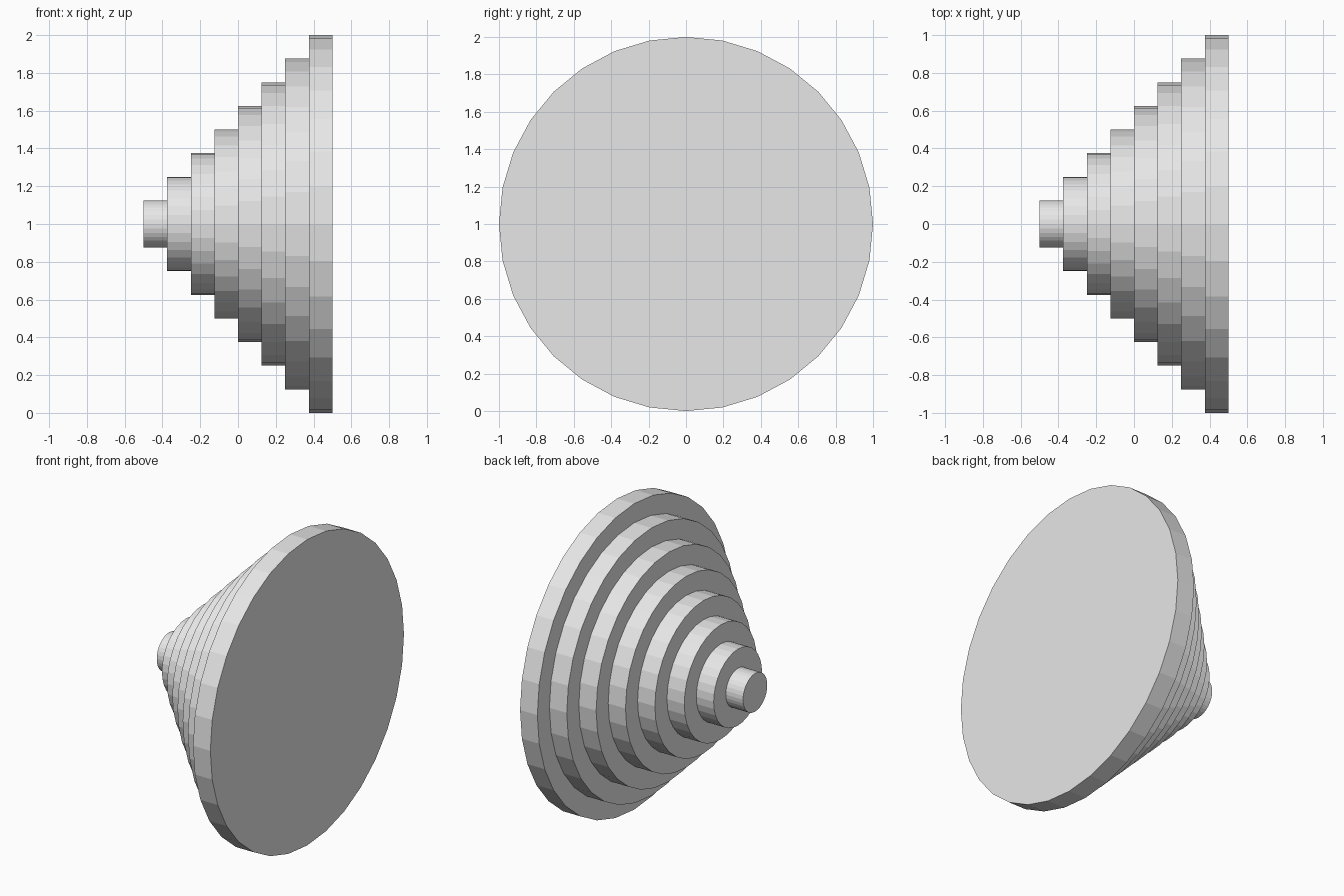
import bpy
import bmesh
import math
from mathutils import Matrix, Vector

cube = bpy.data.objects.get("Cube")
if cube:
    bpy.data.objects.remove(cube, do_unlink=True)

STEPS = 8
SIDES = 32
STEP = 1 / STEPS      # thickness and radius gain of each disc
AXIS_Z = 1.0          # height of the horizontal axis

# Plain grey material
grey = bpy.data.materials.new("plain grey")
grey.use_nodes = True
colour = (0.8, 0.8, 0.8, 1)
grey.diffuse_color = colour
grey.node_tree.nodes["Principled BSDF"].inputs["Base Color"].default_value = colour

# Stepped outline as (x, radius), from the small tip to the wide base
outline = []
for i in range(STEPS):
    x, radius = -0.5 + i * STEP, (i + 1) * STEP
    outline += [(x, radius), (x + STEP, radius)]

# Sweep the outline around the x axis
bm = bmesh.new()
rings = []
for x, radius in outline:
    ring = []
    for s in range(SIDES):
        turn = Matrix.Rotation(math.tau * s / SIDES, 3, 'X')
        ring.append(bm.verts.new(turn @ Vector((x, 0, radius)) + Vector((0, 0, AXIS_Z))))
    rings.append(ring)
for a, b in zip(rings, rings[1:]):
    for s in range(SIDES):
        t = (s + 1) % SIDES
        bm.faces.new((a[s], a[t], b[t], b[s]))

# Flat end caps
bm.faces.new(rings[0])
bm.faces.new(rings[-1])
bmesh.ops.recalc_face_normals(bm, faces=bm.faces)

mesh = bpy.data.meshes.new("stepped_cone")
bm.to_mesh(mesh)
bm.free()
mesh.materials.append(grey)
cone = bpy.data.objects.new("stepped_cone", mesh)
bpy.context.collection.objects.link(cone)
